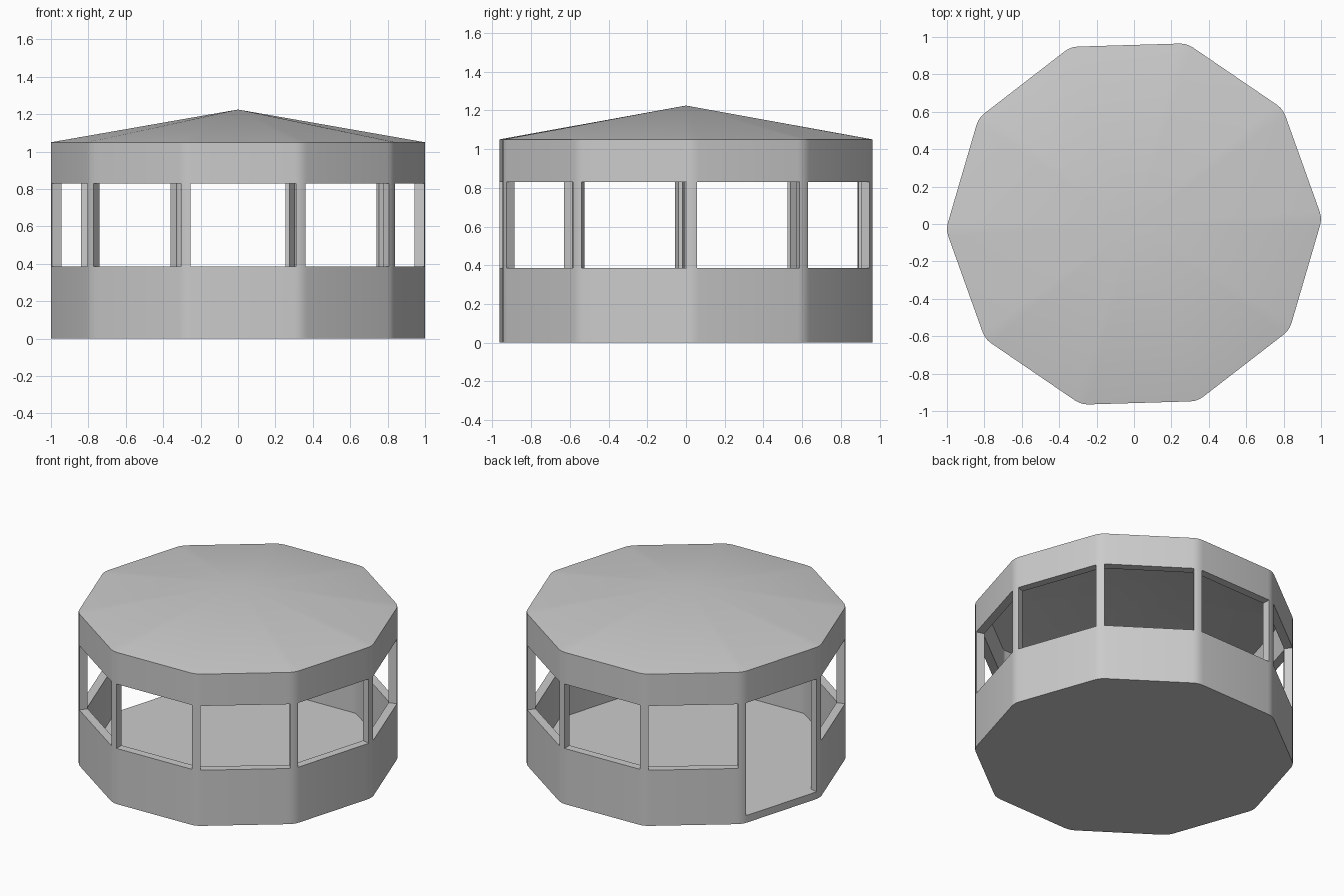
import bpy, bmesh
from math import cos, sin, tan, radians, pi
from mathutils import Matrix

if "Cube" in bpy.data.objects:
    bpy.data.objects.remove(bpy.data.objects["Cube"])

SIDES = 10
TURN = radians(1.7)           # corner 0 sits just off the x axis
APOTHEM, WALL = 0.957, 0.055
CORNER = 0.12                 # corner rounding radius
FLOOR, SILL, HEAD, EAVE, APEX = 0.05, 0.385, 0.83, 1.05, 1.225
STEP = 2 * pi / SIDES


def outline(inset=0.0, segs=3):
    """Decagon with rounded corners, moved inward by inset."""
    r = CORNER - inset
    core = (APOTHEM - CORNER) / cos(STEP / 2)
    pts = []
    for k in range(SIDES):
        a = TURN + k * STEP
        for s in range(segs + 1):
            b = a + (s / segs - 0.5) * STEP
            pts.append((core * cos(a) + r * cos(b), core * sin(a) + r * sin(b)))
    return pts


def make_object(name, bm):
    bmesh.ops.recalc_face_normals(bm, faces=bm.faces[:])
    mesh = bpy.data.meshes.new(name)
    bm.to_mesh(mesh)
    bm.free()
    ob = bpy.data.objects.new(name, mesh)
    bpy.context.collection.objects.link(ob)
    return ob


def prism(name, pts, z0, z1):
    bm = bmesh.new()
    face = bm.faces.new([bm.verts.new((x, y, z0)) for x, y in pts])
    ext = bmesh.ops.extrude_face_region(bm, geom=[face], use_keep_orig=True)
    top = [v for v in ext["geom"] if isinstance(v, bmesh.types.BMVert)]
    bmesh.ops.translate(bm, vec=(0, 0, z1 - z0), verts=top)
    return make_object(name, bm)


def opening(name, k, z0, z1):
    """Box cutter centred on wall k."""
    width = 2 * APOTHEM * tan(STEP / 2) - 0.058
    bm = bmesh.new()
    m = (Matrix.Rotation(TURN + (k + 0.5) * STEP, 4, 'Z')
         @ Matrix.Translation((APOTHEM, 0, (z0 + z1) / 2))
         @ Matrix.Diagonal((0.2, width, z1 - z0, 1)))
    bmesh.ops.create_cube(bm, size=1, matrix=m)
    return make_object(name, bm)


def activate(ob):
    bpy.ops.object.select_all(action='DESELECT')
    ob.select_set(True)
    bpy.context.view_layer.objects.active = ob


def cut(ob, cutter):
    cutter.hide_render = True
    activate(ob)
    mod = ob.modifiers.new("cut", 'BOOLEAN')
    mod.operation, mod.solver, mod.object = 'DIFFERENCE', 'EXACT', cutter
    bpy.ops.object.modifier_apply(modifier=mod.name)
    bpy.data.objects.remove(cutter)


# Walls and floor: hollow decagon, nine windows and one full-height doorway
walls = prism("walls_and_floor", outline(), 0, EAVE)
cut(walls, prism("room_cutter", outline(WALL), FLOOR, EAVE + 0.3))
DOOR = 4
for k in range(SIDES):
    cut(walls, opening("opening_cutter", k, FLOOR if k == DOOR else SILL, HEAD))

# Roof: low cone outside, matching ceiling inside
bm = bmesh.new()
for inset, apex, flip in ((0, APEX, False), (WALL, APEX - 0.025, True)):
    rim = [bm.verts.new((x, y, EAVE)) for x, y in outline(inset)]
    tip = bm.verts.new((0, 0, apex))
    for a, b in zip(rim, rim[1:] + rim[:1]):
        bm.faces.new((b, a, tip) if flip else (a, b, tip))
mesh = bpy.data.meshes.new("roof")
bm.to_mesh(mesh)
bm.free()
roof = bpy.data.objects.new("roof", mesh)
bpy.context.collection.objects.link(roof)

for ob in (walls, roof):
    activate(ob)
    bpy.ops.object.shade_smooth_by_angle(angle=radians(30))
